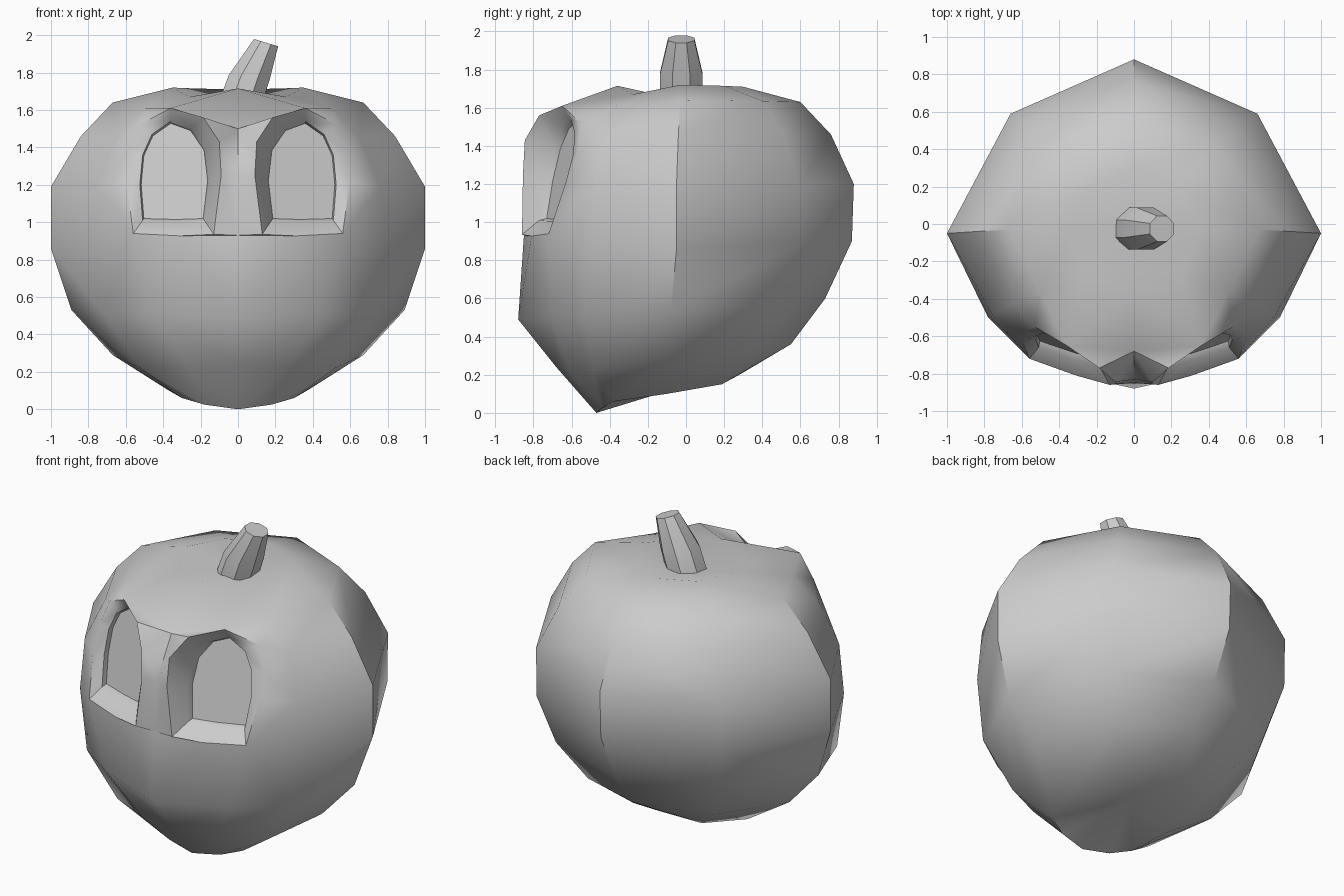
import bpy, bmesh, math
from mathutils import Vector as V

if "Cube" in bpy.data.objects:
    bpy.data.objects.remove(bpy.data.objects["Cube"])


def finish(name, bm, angle):
    bmesh.ops.remove_doubles(bm, verts=bm.verts, dist=0.002)
    bmesh.ops.recalc_face_normals(bm, faces=bm.faces)
    me = bpy.data.meshes.new(name)
    bm.to_mesh(me)
    bm.free()
    ob = bpy.data.objects.new(name, me)
    bpy.context.collection.objects.link(ob)
    bpy.ops.object.select_all(action='DESELECT')
    ob.select_set(True)
    bpy.context.view_layer.objects.active = ob
    bpy.ops.object.shade_smooth_by_angle(angle=math.radians(angle))
    return ob


def verts(bm, pts):
    return [bm.verts.new(p) for p in pts]


def strip(bm, a, b):
    for i in range(len(a) - 1):
        bm.faces.new((a[i], a[i + 1], b[i + 1], b[i]))


def bridge(bm, a, b):
    strip(bm, a + a[:1], b + b[:1])


def fan(bm, chain, tip):
    for p, q in zip(chain, chain[1:]):
        bm.faces.new((p, q, tip))


def zip_loops(bm, a, b):
    # triangulate between two closed loops, always taking the shorter diagonal
    i = j = 0
    n, m = len(a), len(b)
    while i < n or j < m:
        p, q = a[i % n], b[j % m]
        p2, q2 = a[(i + 1) % n], b[(j + 1) % m]
        step_a = j == m or (i < n and (p2.co - q.co).length < (q2.co - p.co).length)
        if step_a:
            bm.faces.new((p, p2, q))
            i += 1
        else:
            bm.faces.new((p, q2, q))
            j += 1


# Head: half is built from vertical columns, then mirrored
bm = bmesh.new()
back_yz = [(.3, 1.71), (.6, 1.63), (.76, 1.46), (.88, 1.2), (.87, .9),
           (.73, .6), (.55, .36), (.28, .2)]
side_p = [(.35, -.03, 1.72), (.67, -.03, 1.64), (.84, -.04, 1.46), (1, -.05, 1.19),
          (1, -.05, .86), (.89, -.08, .53), (.67, -.1, .29), (.37, -.1, .1)]
cheek_p = [(.26, -.28, 1.67), (.5, -.37, 1.61), (.65, -.43, 1.45), (.76, -.48, 1.19),
           (.78, -.5, .87), (.71, -.53, .5), (.52, -.49, .22), (.3, -.38, .06)]
back = verts(bm, [(0, y, z) for y, z in back_yz])
diag = verts(bm, [(.66 * s[0], .67 * y, (s[2] + z) / 2)
                  for (y, z), s in zip(back_yz, side_p)])
side = verts(bm, side_p)
cheek = verts(bm, cheek_p)
jaw = verts(bm, [(.45, -.71, .5), (.26, -.61, .22), (.18, -.44, .025)])
mid = verts(bm, [(0, -.36, 1.715), (0, -.68, 1.5), (0, -.83, 1.25), (0, -.85, .93),
                 (0, -.88, .49), (0, -.68, .24), (0, -.47, 0)])
for a, b in ((back, diag), (diag, side), (side, cheek),
             (cheek[5:], jaw), (jaw, mid[4:])):
    strip(bm, a, b)
fan(bm, [back[0], diag[0], side[0], cheek[0], mid[0]], bm.verts.new((0, -.02, 1.64)))
fan(bm, [back[7], diag[7], side[7], cheek[7], jaw[2], mid[6]],
    bm.verts.new((0, -.03, .135)))

# Eye socket: outer rim, sloped frame, wall and floor
rim = verts(bm, [(.13, -.86, .935), (.31, -.81, .927), (.56, -.72, .94),
                 (.595, -.63, 1.21), (.59, -.57, 1.36), (.53, -.55, 1.52),
                 (.36, -.65, 1.61), (.185, -.77, 1.56), (.1, -.845, 1.43),
                 (.09, -.855, 1.25)])
zip_loops(bm, [mid[3], mid[4], jaw[0]] + cheek[5::-1] + mid[0:3], rim)
inner = [(.18, 1.01), (.33, 1.005), (.51, 1.01), (.525, 1.2), (.51, 1.36),
         (.46, 1.47), (.36, 1.54), (.25, 1.5), (.175, 1.39), (.155, 1.22)]


def socket_loop(scale, y0):
    out = []
    for x, z in inner:
        x, z = .34 + (x - .34) * scale, 1.25 + (z - 1.25) * scale
        out.append((x, y0 + .33 * (x - .17) + .2 * (z - 1), z))
    return verts(bm, out)


frame = socket_loop(1, -.775)
floor = socket_loop(.96, -.74)
bridge(bm, rim, frame)
bridge(bm, frame, floor)
bm.faces.new(floor)

# Mirror the half
dup = bmesh.ops.duplicate(bm, geom=bm.verts[:] + bm.edges[:] + bm.faces[:])['geom']
for e in dup:
    if isinstance(e, bmesh.types.BMVert):
        e.co.x *= -1
finish("head", bm, 40)

# Leaning stem
bm = bmesh.new()
prev = None
for cx, cz, rx, ry, tilt in ((.01, 1.63, .12, .115, 0), (.06, 1.775, .112, .115, -.1),
                             (.15, 1.96, .066, .07, -.3)):
    ring = []
    for k in range(8):
        t = math.tau * (k + .5) / 8
        dx = rx * math.cos(t) * 1.06
        ring.append((cx + dx, -.025 + ry * math.sin(t) * 1.06, cz + dx * tilt))
    ring = verts(bm, ring)
    if prev:
        bridge(bm, prev, ring)
    else:
        bm.faces.new(ring)
    prev = ring
bm.faces.new(prev)
finish("stem", bm, 40)
